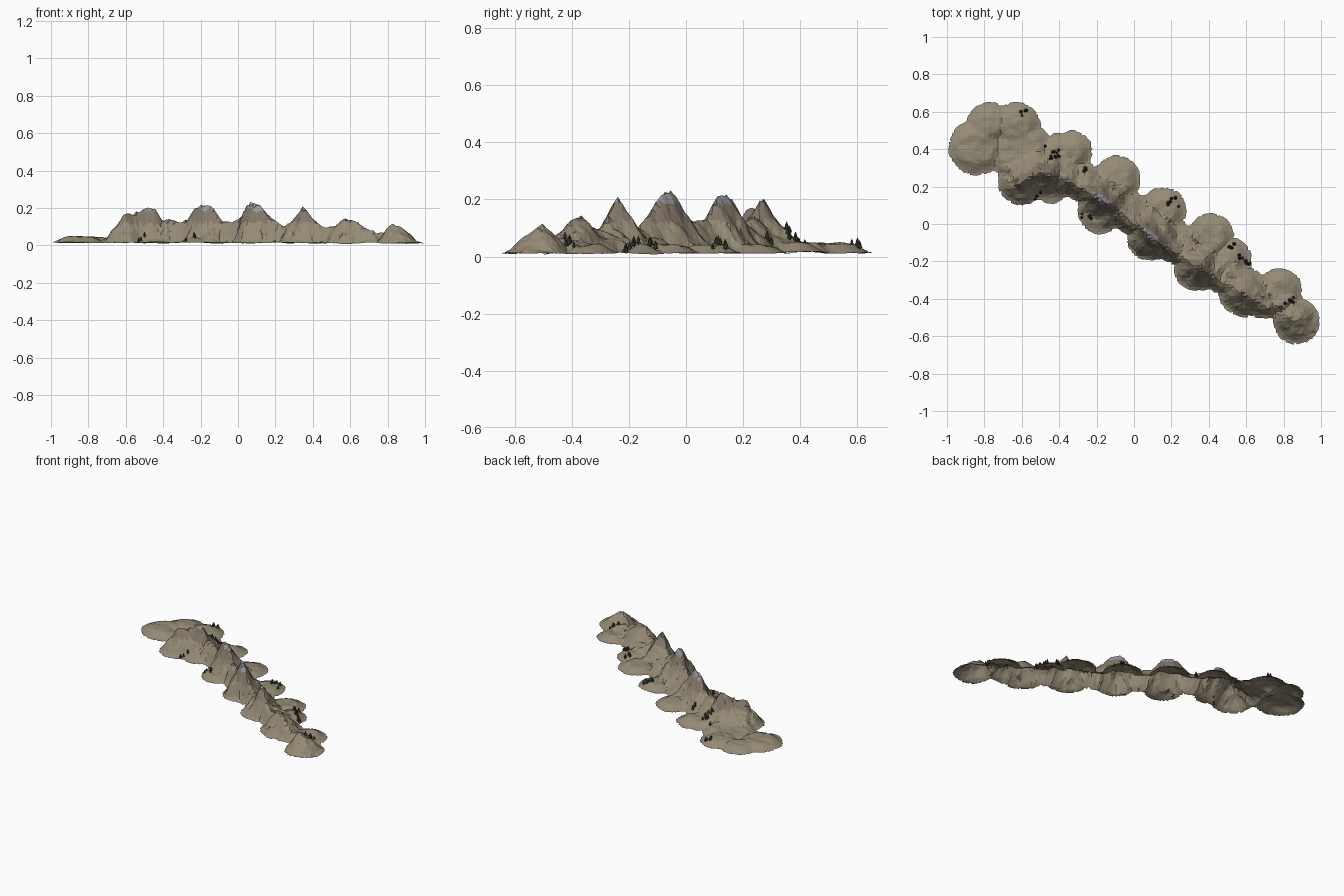
import bpy, bmesh, math, random
from mathutils import Vector, Matrix, noise

if "Cube" in bpy.data.objects:
    bpy.data.objects.remove(bpy.data.objects["Cube"])

random.seed(4)
STEP = 0.0165

# Footprint: overlapping foothill lobes (x, y, radius)
LOBES = [(-.84, .41, .152), (-.775, .53, .122), (-.63, .52, .133), (-.6, .38, .17),
         (-.4, .36, .13), (-.335, .385, .115), (-.09, .24, .127), (.16, .075, .122),
         (.41, -.07, .128), (.515, -.19, .118), (.78, -.36, .123), (.87, -.52, .125),
         (-.6, .23, .13), (-.45, .24, .13), (-.18, .07, .125), (.08, -.08, .118),
         (.34, -.23, .13), (.58, -.37, .128), (.69, -.41, .1)]
BACKBONE = (Vector((-.37, .29)), Vector((.65, -.38)), .11)

# Ridge line in plan (x, y) and its skyline (x, z)
PATH = [Vector(p) for p in [(-.64, .2), (-.58, .235), (-.5, .275), (-.4, .25), (-.235, .165),
        (-.13, .1), (.03, -.02), (.085, -.07), (.22, -.16), (.34, -.235), (.47, -.31),
        (.6, -.385), (.72, -.45), (.83, -.505), (.93, -.55)]]
SKY = [(-.64, .11), (-.615, .172), (-.57, .175), (-.52, .2), (-.445, .2), (-.405, .14),
       (-.37, .155), (-.31, .12), (-.27, .14), (-.225, .205), (-.18, .222), (-.135, .21),
       (-.09, .135), (-.03, .12), (.01, .15), (.045, .215), (.08, .234), (.12, .22),
       (.17, .165), (.235, .1), (.28, .125), (.32, .175), (.35, .212), (.39, .155), (.45, .1),
       (.52, .11), (.57, .15), (.64, .125), (.7, .085), (.76, .1), (.83, .12), (.88, .095),
       (.93, .045)]


def nz(p, f, seed=0.0):
    return noise.noise(Vector((p.x * f, p.y * f, seed)))


def smooth(t):
    t = max(0.0, min(1.0, t))
    return t * t * (3 - 2 * t)


def closest(p, a, b):
    t = max(0.0, min(1.0, (p - a).dot(b - a) / (b - a).length_squared))
    return a + (b - a) * t


def inside(p):
    """Distance inside the footprint, negative outside."""
    a, b, r = BACKBONE
    s = r - (p - closest(p, a, b)).length
    for x, y, lr in LOBES:
        s = max(s, lr - math.hypot(p.x - x, p.y - y))
    return s + .007 * nz(p, 14, 3)


def skyline(x):
    for (x0, z0), (x1, z1) in zip(SKY, SKY[1:]):
        if x <= x1:
            return z0 + (z1 - z0) * max(0, (x - x0) / (x1 - x0))
    return SKY[-1][1]


def height(p):
    s = inside(p)
    q = min((closest(p, a, b) for a, b in zip(PATH, PATH[1:])), key=lambda c: (p - c).length)
    d = (p - q).length
    front = (p - q).dot(Vector((.55, .83))) < 0
    # spurs and gullies vary the width of the slopes
    w = (.115 if front else .125) * (1 + .35 * nz(p, 15, 7))
    f = max(0, 1 - d / w) ** 1.25 * min(1, max(0, s) / .045)
    z = .012 + .008 * nz(p, 6, 1)
    z += smooth(s / .075) * (.03 + .012 * nz(p, 9, 5) + .006 * nz(p, 25, 9))
    z += f * (skyline(q.x) - .042) + .012 * nz(p, 32, 2) * min(1, 4 * f * (1 - f))
    return max(0, z)


def material(name, rgb):
    m = bpy.data.materials.new(name)
    m.diffuse_color = (*rgb, 1)
    m.use_nodes = True
    m.node_tree.nodes["Principled BSDF"].inputs["Base Color"].default_value = m.diffuse_color
    return m


def finish(name, bm, mats):
    me = bpy.data.meshes.new(name)
    bm.normal_update()
    bm.to_mesh(me)
    bm.free()
    for m in mats:
        me.materials.append(m)
    ob = bpy.data.objects.new(name, me)
    bpy.context.collection.objects.link(ob)
    return ob


# Mountain ridge: open jittered height sheet trimmed to the footprint
bm = bmesh.new()
nx, ny = int(2.08 / STEP), int(1.4 / STEP)
grid = {}
for i in range(nx + 1):
    for j in range(ny + 1):
        p = Vector((-1.04 + i * STEP, -.7 + j * STEP))
        p += Vector((random.uniform(-1, 1), random.uniform(-1, 1))) * STEP * .22
        grid[i, j] = [p, inside(p), None]


def vert(key):
    cell = grid[key]
    if cell[2] is None:
        p = cell[0].copy()
        if cell[1] < 0:  # pull outer points onto the outline
            for _ in range(3):
                s, e = inside(p), .002
                g = Vector((inside(p + Vector((e, 0))) - s, inside(p + Vector((0, e))) - s))
                if g.length > 1e-7:
                    p -= g.normalized() * s
        cell[2] = bm.verts.new((p.x, p.y, height(p)))
    return cell[2]


for i in range(nx):
    for j in range(ny):
        a, b, c, d = (i, j), (i + 1, j), (i + 1, j + 1), (i, j + 1)
        tris = [(a, b, c), (a, c, d)] if (i + j) % 2 else [(a, b, d), (b, c, d)]
        for t in tris:
            if sum(grid[k][1] for k in t) > 0:
                bm.faces.new([vert(k) for k in t])
bmesh.ops.dissolve_degenerate(bm, dist=.001, edges=bm.edges)
bm.normal_update()
for f in bm.faces:
    c = f.calc_center_median()
    n = .012 * nz(c, 12, 4)
    if c.z + n > .192:
        f.material_index = 2
    elif c.z + n > .12:
        f.material_index = 1
finish("mountain_ridge", bm, [material("dry_earth", (.30, .255, .18)),
                              material("brown_rock", (.23, .185, .14)),
                              material("grey_summit", (.33, .34, .36))])

# Conifer clumps: (x, y, spread, count)
CLUMPS = [(-.6, .59, .025, 5), (-.44, .39, .04, 8), (-.42, .35, .03, 4), (-.26, .28, .02, 4),
          (.06, .19, .03, 4), (.21, .12, .03, 6), (.52, -.12, .02, 4), (.59, -.2, .035, 7),
          (.83, -.4, .025, 5), (-.25, .05, .03, 5), (-.51, .15, .02, 3)]
bm = bmesh.new()


def cone(x, y, z, r, h):
    bmesh.ops.create_cone(bm, cap_ends=True, segments=6, radius1=r, radius2=0, depth=h,
                          matrix=Matrix.Translation((x, y, z + h / 2)))


for cx, cy, spread, count in CLUMPS:
    for _ in range(count):
        p = Vector((cx + random.uniform(-spread, spread), cy + random.uniform(-spread, spread)))
        if inside(p) < .008:
            continue
        z, k = height(p) - .003, random.uniform(.75, 1.15)
        cone(p.x, p.y, z, .0035 * k, .01)
        cone(p.x, p.y, z + .006 * k, .0095 * k, .017 * k)
        cone(p.x, p.y, z + .015 * k, .0065 * k, .017 * k)
finish("conifer_trees", bm, [material("dark_conifer", (.035, .045, .03))])
